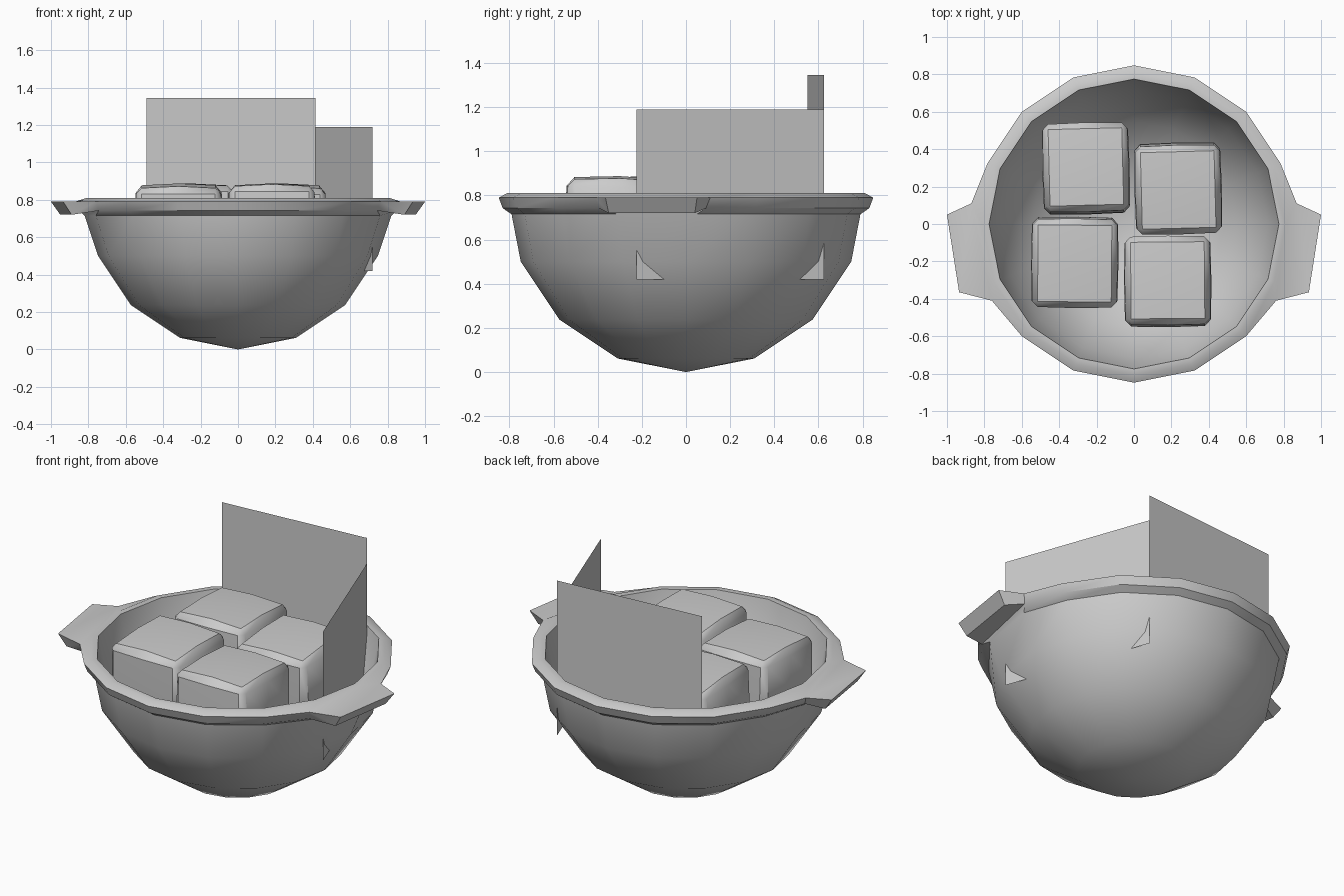
import bpy, bmesh, math
from mathutils import Matrix, Vector

if "Cube" in bpy.data.objects:
    bpy.data.objects.remove(bpy.data.objects["Cube"])

N = 16


def finish(bm, name, smooth=True, angle=35):
    bmesh.ops.recalc_face_normals(bm, faces=bm.faces)
    me = bpy.data.meshes.new(name)
    bm.to_mesh(me)
    bm.free()
    ob = bpy.data.objects.new(name, me)
    bpy.context.collection.objects.link(ob)
    if smooth:
        bpy.ops.object.select_all(action='DESELECT')
        ob.select_set(True)
        bpy.context.view_layer.objects.active = ob
        bpy.ops.object.shade_smooth_by_angle(angle=math.radians(angle))
    return ob


# Bowl: half-sphere wall with a thick rim and two grip tabs
def arc(r, degs):
    return [(r * math.sin(math.radians(d)), 0.81 - r * math.cos(math.radians(d))) for d in degs]


profile = (arc(0.81, (22.5, 45, 67.5))
           + [(0.79, 0.715), (0.83, 0.742), (0.848, 0.79), (0.81, 0.81), (0.775, 0.81)]
           + arc(0.775, (67.5, 45, 22.5)))
bm = bmesh.new()
rings = []
for r, z in profile:
    rings.append([bm.verts.new((r * math.cos(2 * math.pi * i / N), r * math.sin(2 * math.pi * i / N), z))
                  for i in range(N)])

# widen the rim where each tab grows out: (right index, left index, {ring: xy})
shoulders = [(0, 8, {3: (0.82, 0.05), 4: (0.85, 0.09), 5: (0.87, 0.11)}),
             (15, 9, {3: (0.76, -0.31), 4: (0.745, -0.395), 5: (0.76, -0.41)})]
for right, left, moves in shoulders:
    for k, (x, y) in moves.items():
        for idx, s in ((right, 1), (left, -1)):
            rings[k][idx].co.x, rings[k][idx].co.y = s * x, y

for k in range(len(rings) - 1):
    for i in range(N):
        if k == 4 and i in (15, 8):
            continue
        j = (i + 1) % N
        bm.faces.new((rings[k][i], rings[k][j], rings[k + 1][j], rings[k + 1][i]))
for ring, z in ((rings[0], 0.0), (rings[-1], 0.035)):
    pole = bm.verts.new((0, 0, z))
    for i in range(N):
        bm.faces.new((pole, ring[i], ring[(i + 1) % N]))

# grip tabs
for s, a, b in ((1, 0, 15), (-1, 8, 9)):
    base = [rings[4][a], rings[5][a], rings[5][b], rings[4][b]]
    tip = [bm.verts.new((s * x, y, z)) for x, y, z in
           ((0.95, 0.04, 0.72), (1.0, 0.05, 0.79), (0.935, -0.365, 0.79), (0.89, -0.35, 0.72))]
    bm.faces.new(tip)
    for i in range(4):
        j = (i + 1) % 4
        bm.faces.new((base[i], base[j], tip[j], tip[i]))
finish(bm, "bowl")


# Four softly bulging cubes
def soft_cube(name, x, y, turn, tilt):
    bm = bmesh.new()
    bmesh.ops.create_cube(bm, size=0.45)
    bmesh.ops.bevel(bm, geom=bm.edges[:], offset=0.028, segments=1, affect='EDGES')
    long_edges = [e for e in bm.edges if e.calc_length() > 0.2]
    bmesh.ops.subdivide_edges(bm, edges=long_edges, cuts=1, use_grid_fill=True)
    for v in bm.verts:
        h = v.co / 0.225
        for ax in range(3):
            if abs(h[ax]) > 0.95:
                others = [min(1, abs(h[o])) for o in range(3) if o != ax]
                v.co[ax] *= 1 + (0.10 if ax == 2 else 0.04) * (1 - 0.5 * sum(others))
    mat = (Matrix.Translation((x, y, 0.64)) @ Matrix.Rotation(math.radians(turn), 4, 'Z')
           @ Matrix.Rotation(math.radians(tilt), 4, 'X') @ Matrix.Diagonal((1, 1.04, 1, 1)))
    bm.transform(mat)
    finish(bm, name, angle=40)


for n, args in enumerate([(-0.257, 0.297, 1.5, -2), (0.236, 0.19, 1.5, 2),
                          (-0.317, -0.205, -0.5, 1.5), (0.18, -0.307, 0.5, -1.5)]):
    soft_cube("ice_cube_%d" % (n + 1), *args)


# Two upright thin cards meeting at one edge
def card(name, p, q, z0, z1):
    bm = bmesh.new()
    bm.faces.new([bm.verts.new((*xy, z)) for xy, z in ((p, z0), (q, z0), (q, z1), (p, z1))])
    finish(bm, name, smooth=False)


card("back_card", (-0.49, 0.55), (0.415, 0.625), 0.575, 1.345)
card("side_card", (0.72, -0.225), (0.415, 0.625), 0.42, 1.19)
